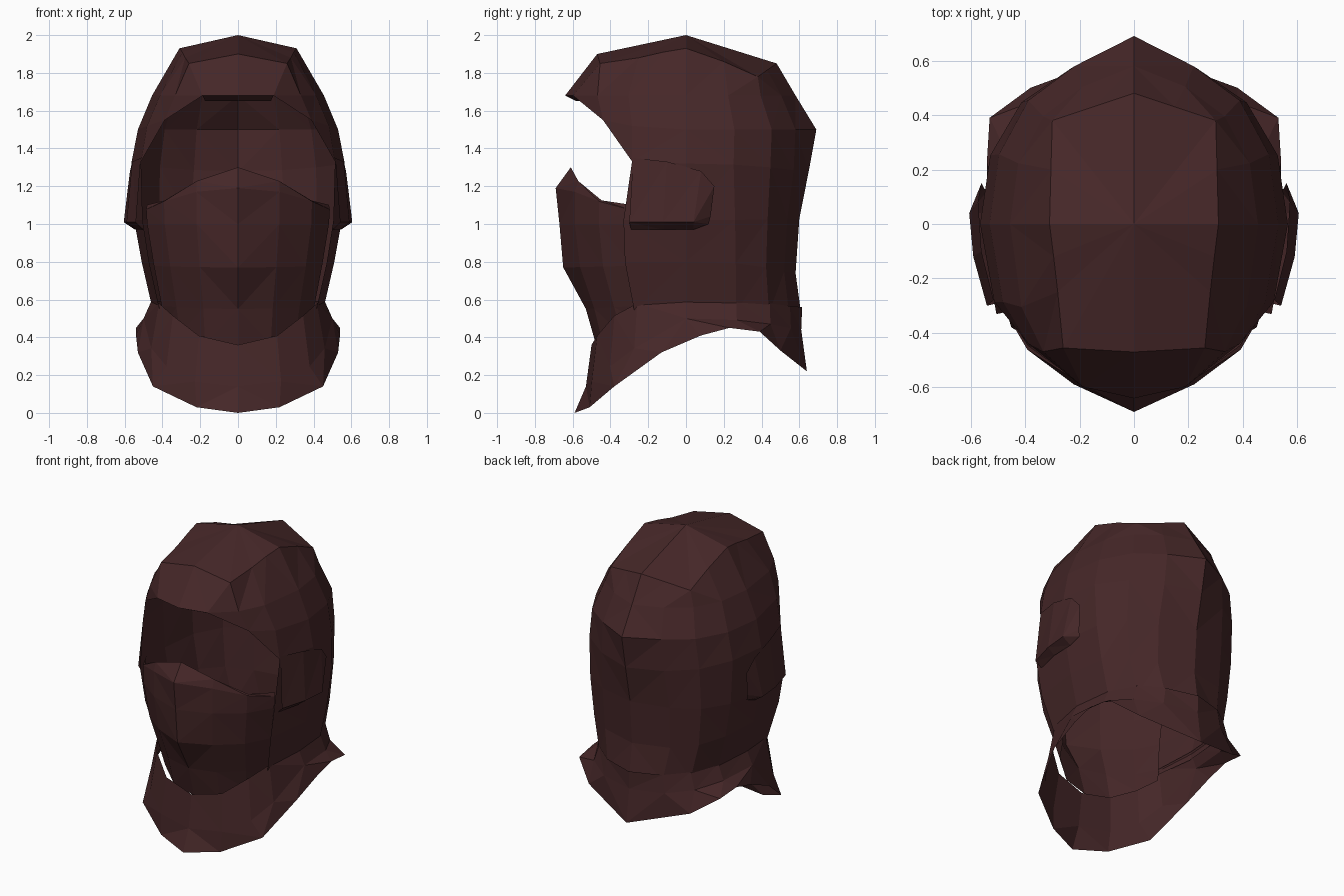
import bpy
import bmesh
from math import sin, cos, radians

cube = bpy.data.objects.get("Cube")
if cube:
    bpy.data.objects.remove(cube)

# Single cloth colour
cloth = bpy.data.materials.new("dark maroon cloth")
cloth.use_nodes = True
colour = (0.06, 0.02, 0.021, 1)
cloth.diffuse_color = colour
shader = cloth.node_tree.nodes["Principled BSDF"]
shader.inputs["Base Color"].default_value = colour
shader.inputs["Roughness"].default_value = 0.9

# Angles of the columns, from front centre round to back centre
ANGLES = [0, 22, 45, 64, 90, 112, 135, 158, 180]


def ring(width, front, back, z_front, z_side, z_back,
         square=0.9, front_power=2, back_power=2, ridge=0.0, nose=0.0):
    """Half ring of points whose height varies from front to side to back."""
    points = []
    for angle in ANGLES:
        s = max(0, sin(radians(angle)))
        c = cos(radians(angle))
        reach = abs(c)
        x = width * s ** square
        if angle <= 90:
            y = -front * reach ** square
            z = z_side + (z_front - z_side) * reach ** front_power
        else:
            y = back * reach ** square
            z = z_side + (z_back - z_side) * reach ** back_power
        if angle == 0:
            y -= nose
        if angle == 180:
            x = 0
            y += ridge
        points.append((x, y, z))
    return points


def cloth_panel(name, rings, starts=None, last=None):
    """Loft rings into a panel; a later start makes a slanted opening edge."""
    bm = bmesh.new()
    rows = [[bm.verts.new(p) for p in r] for r in rings]
    last = len(ANGLES) - 1 if last is None else last
    starts = starts or [0] * len(rows)
    for i in range(len(rows) - 1):
        upper, lower = rows[i], rows[i + 1]
        first = max(starts[i], starts[i + 1])
        if starts[i + 1] > starts[i]:
            bm.faces.new((upper[first - 1], lower[first], upper[first]))
        for j in range(first, last):
            bm.faces.new((upper[j], lower[j], lower[j + 1], upper[j + 1]))
    bmesh.ops.remove_doubles(bm, verts=bm.verts, dist=0.0005)
    loose = [v for v in bm.verts if not v.link_faces]
    bmesh.ops.delete(bm, geom=loose, context="VERTS")
    bmesh.ops.triangulate(bm, faces=[f for f in bm.faces if len(f.verts) > 3])
    mesh = bpy.data.meshes.new(name)
    bm.to_mesh(mesh)
    bm.free()
    mesh.materials.append(cloth)
    obj = bpy.data.objects.new(name, mesh)
    bpy.context.collection.objects.link(obj)
    obj.modifiers.new("mirror", "MIRROR")


# Hood: squarish crown, brow edge, sides and back down to the neck
crown = [(0, -0.47, 1.9), (0.26, -0.455, 1.85), (0.28, -0.25, 1.88),
         (0.295, -0.12, 1.91), (0.31, 0, 1.93), (0.305, 0.2, 1.86),
         (0.3, 0.38, 1.78), (0.15, 0.43, 1.815), (0, 0.48, 1.85)]
brow = ring(0.455, 0.64, 0.54, 1.68, 1.68, 1.68, ridge=0.04)
cloth_panel("hood", [
    ring(0, 0, 0, 2, 2, 2),
    crown,
    brow,
    ring(0.53, 0.6, 0.62, 1.6, 1.5, 1.5, ridge=0.07),
    ring(0.565, 0.6, 0.61, 1.38, 1.32, 1.28, ridge=0.04),
    ring(0.55, 0.64, 0.57, 1.02, 1.02, 1.03, square=0.8, ridge=0.03),
    ring(0.51, 0.6, 0.55, 0.8, 0.8, 0.74, square=0.75, ridge=0.03),
    ring(0.45, 0.53, 0.58, 0.54, 0.54, 0.52, square=0.8, ridge=0.03),
], starts=[0, 0, 0, 2, 3, 3, 3, 3])

# Turned-in hem under the brow
cloth_panel("brow_hem", [
    brow, ring(0.42, 0.58, 0.5, 1.65, 1.65, 1.65),
], last=1)

# Face mask, with a centre crease and a peak over the nose
cloth_panel("face_mask", [
    ring(0.53, 0.61, 0.6, 1.3, 1.1, 1.1, front_power=6),
    ring(0.535, 0.63, 0.6, 1.19, 1.05, 1.05, nose=0.06),
    ring(0.53, 0.63, 0.6, 1.0, 1, 1, nose=0.04),
    ring(0.49, 0.6, 0.6, 0.77, 0.78, 0.8, nose=0.05),
    ring(0.445, 0.52, 0.6, 0.55, 0.57, 0.58, nose=0.01),
    ring(0.42, 0.47, 0.6, 0.34, 0.5, 0.5),
], last=3)

# Folded cloth standing out over each ear, turned in along its lower edge
cloth_panel("ear_folds", [
    [(0.515, -0.28, 1.35), (0.56, -0.1, 1.33), (0.572, 0.08, 1.28), (0.56, 0.15, 1.2)],
    [(0.54, -0.3, 1.01), (0.59, -0.12, 1.01), (0.605, 0.04, 1.01), (0.55, 0.13, 1.04)],
    [(0.5, -0.29, 0.97), (0.54, -0.12, 0.97), (0.545, 0.04, 0.97), (0.54, 0.12, 1)],
], last=3)

# Flared neck collar, longest at the front, with a pointed back
hem = [(0, -0.59, 0), (0.22, -0.51, 0.03), (0.45, -0.38, 0.14),
       (0.53, -0.13, 0.32), (0.54, 0.08, 0.41), (0.54, 0.23, 0.45),
       (0.53, 0.39, 0.43), (0.38, 0.5, 0.33), (0, 0.64, 0.22)]
cloth_panel("neck_collar", [
    ring(0.455, 0.5, 0.585, 0.36, 0.6, 0.56, square=0.8, front_power=3, ridge=0.03),
    ring(0.5, 0.53, 0.59, 0.14, 0.5, 0.44, square=0.8, front_power=1, ridge=0.02),
    hem,
])
